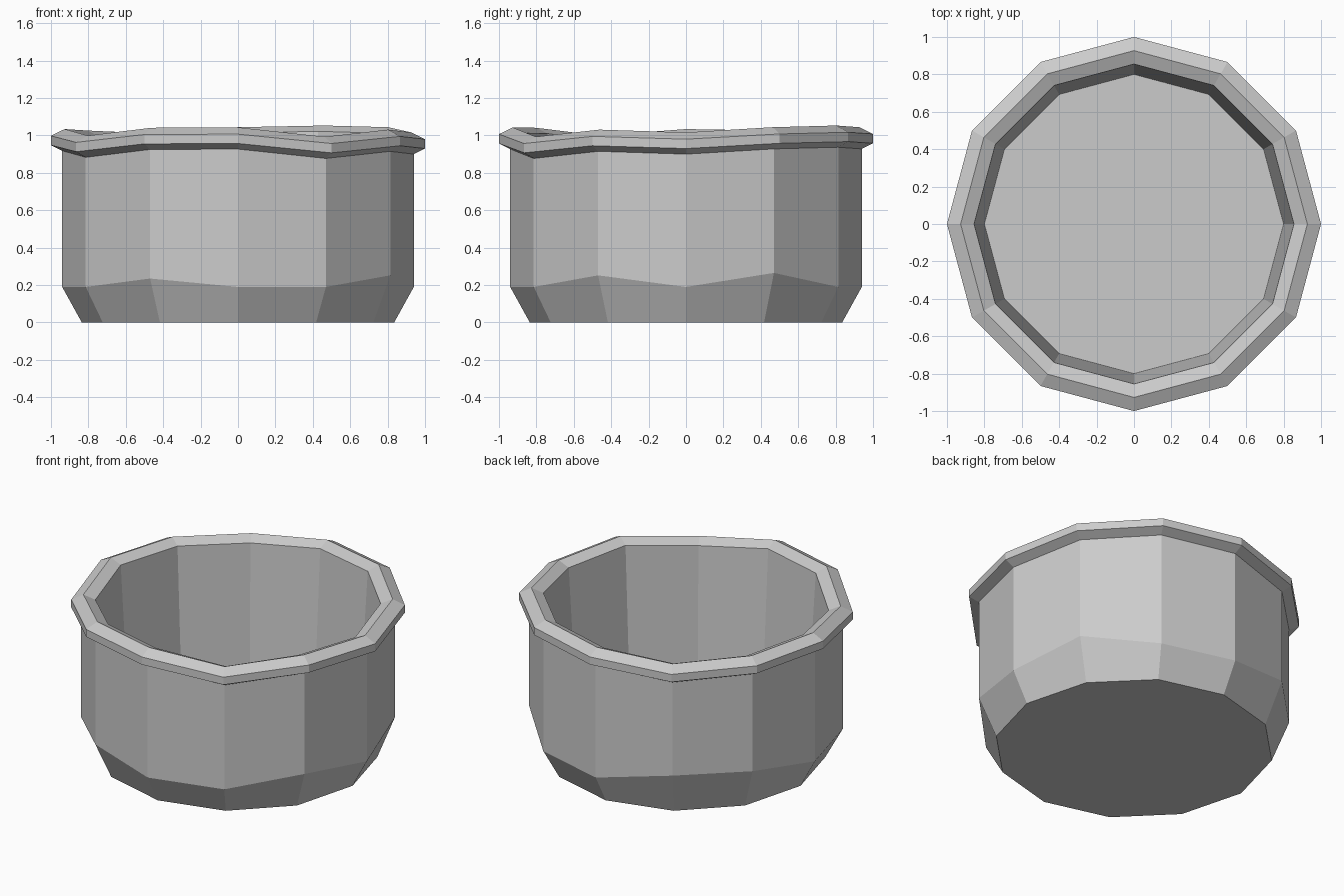
import bpy, bmesh
from math import cos, sin, radians

if "Cube" in bpy.data.objects:
    bpy.data.objects.remove(bpy.data.objects["Cube"])

SIDES = 12
# Hand-made wobble per corner, counter-clockwise from +x
rim = [0.98, 1.008, 1.017, 1.008, 0.975, 0.99, 0.998, 0.963, 1.005, 1.007, 0.957, 0.995]
bend = [0.19, 0.265, 0.19, 0.19, 0.28, 0.27, 0.19, 0.19, 0.235, 0.19, 0.19, 0.252]


def flat(z):
    return [z] * SIDES


def offset(heights, d):
    return [h + d for h in heights]


def lathe(name, profile):
    """Bridge twelve-sided rings of (radius, corner heights), capping both ends."""
    bm = bmesh.new()
    rings = []
    for r, heights in profile:
        rings.append([bm.verts.new((r * cos(radians(30 * i)), r * sin(radians(30 * i)), h))
                      for i, h in enumerate(heights)])
    for a, b in zip(rings, rings[1:]):
        for i in range(SIDES):
            j = (i + 1) % SIDES
            bm.faces.new((a[i], a[j], b[j], b[i]))
    bm.faces.new(rings[0][::-1])
    bm.faces.new(rings[-1])
    bmesh.ops.recalc_face_normals(bm, faces=bm.faces)
    mesh = bpy.data.meshes.new(name)
    bm.to_mesh(mesh)
    bm.free()
    obj = bpy.data.objects.new(name, mesh)
    bpy.context.collection.objects.link(obj)
    return obj


# Open pot: underside, chamfered foot, wall, wobbly rim, inner wall, floor
lathe("pot", [
    (0.835, flat(0)),
    (0.94, bend),
    (0.94, offset(rim, -0.08)),
    (1.0, offset(rim, -0.05)),
    (1.0, rim),
    (0.927, offset(rim, 0.036)),
    (0.855, offset(rim, 0.005)),
    (0.80, flat(0.1)),
])
